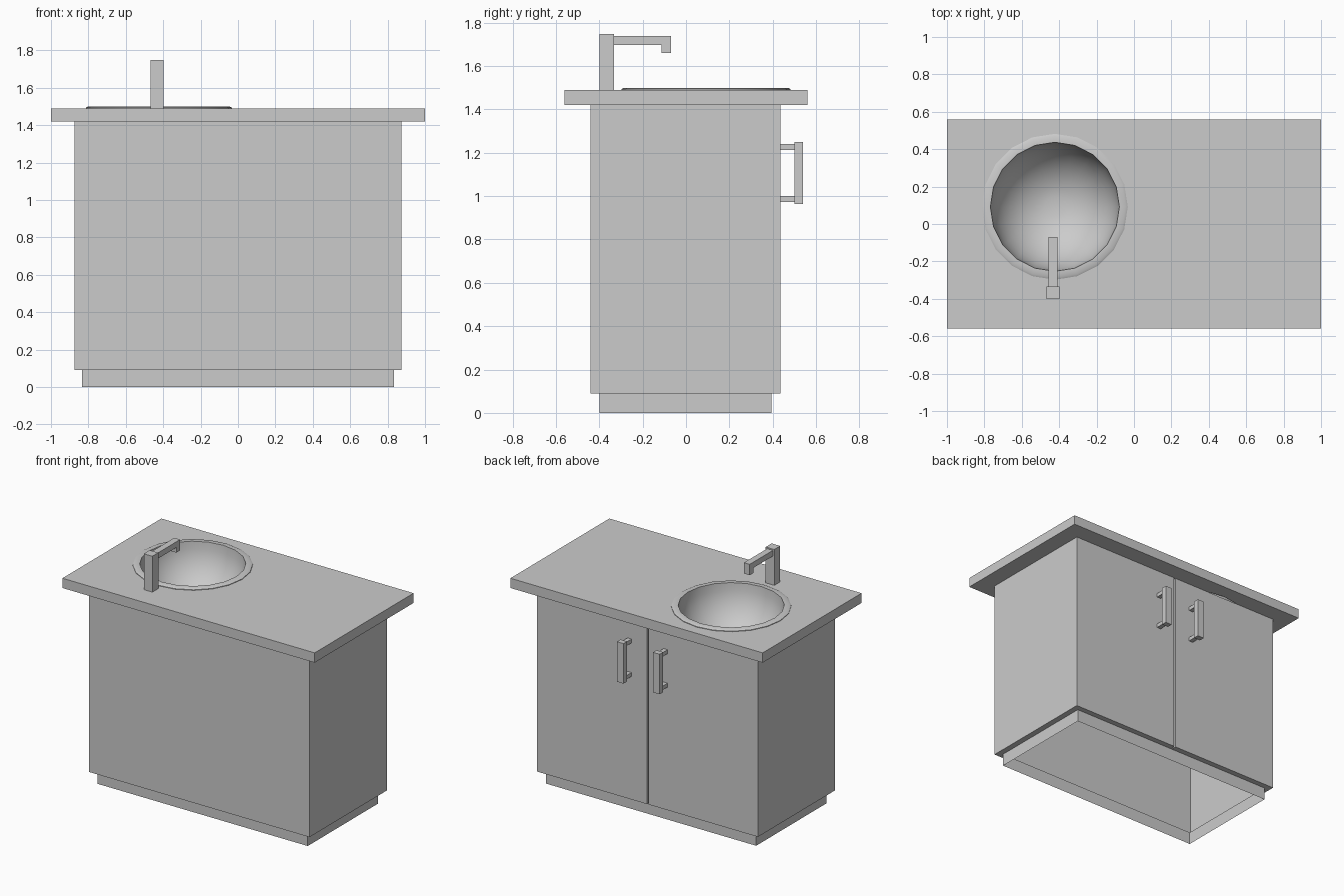
import bpy, bmesh, math

if "Cube" in bpy.data.objects:
    bpy.data.objects.remove(bpy.data.objects["Cube"])

def finish(name, bm):
    bmesh.ops.recalc_face_normals(bm, faces=bm.faces)
    me = bpy.data.meshes.new(name)
    bm.to_mesh(me)
    bm.free()
    ob = bpy.data.objects.new(name, me)
    bpy.context.collection.objects.link(ob)
    return ob

def add_box(bm, x, y, z):
    vs = bmesh.ops.create_cube(bm, size=1)["verts"]
    for v in vs:
        for i, (a, b) in enumerate((x, y, z)):
            v.co[i] = a if v.co[i] < 0 else b

def boxes(name, *specs):
    bm = bmesh.new()
    for s in specs:
        add_box(bm, *s)
    return finish(name, bm)

def skin(bm, loops, closed=True):
    rings = [[bm.verts.new(p) for p in lp] for lp in loops]
    n = len(rings[0])
    for a, b in zip(rings, rings[1:]):
        for i in range(n):
            j = (i + 1) % n
            bm.faces.new((a[i], a[j], b[j], b[i]))
    return rings

# Hollow cabinet: open plinth, overhanging body, groove between the doors
def outline(hx, y0, y1, notch, z):
    g = 0.006
    return [(-hx, y0, z), (hx, y0, z), (hx, y1, z), (g, y1, z), (g, y1 - notch, z),
            (-g, y1 - notch, z), (-g, y1, z), (-hx, y1, z)]

bm = bmesh.new()
skin(bm, [outline(0.833, -0.40, 0.395, 0, 0.0), outline(0.833, -0.40, 0.395, 0, 0.09),
          outline(0.875, -0.44, 0.435, 0.02, 0.09), outline(0.875, -0.44, 0.435, 0.02, 1.42)])
bmesh.ops.dissolve_degenerate(bm, dist=1e-5, edges=bm.edges)
finish("cabinet", bm)

# Countertop with a round opening
SX, SY, SEG = -0.423, 0.092, 20
counter = boxes("countertop", ((-1, 1), (-0.56, 0.56), (1.42, 1.49)))
bm = bmesh.new()
bmesh.ops.create_cone(bm, cap_ends=True, segments=SEG, radius1=0.365, radius2=0.365, depth=0.4)
bmesh.ops.translate(bm, verts=bm.verts, vec=(SX, SY, 1.45))
cutter = finish("opening_cutter", bm)
cutter.hide_render = True
mod = counter.modifiers.new("opening", "BOOLEAN")
mod.object = cutter
mod.solver = "EXACT"
bpy.context.view_layer.objects.active = counter
counter.select_set(True)
bpy.ops.object.modifier_apply(modifier=mod.name)
bpy.data.objects.remove(cutter)

# Sink: chamfered rim and hemispherical bowl, turned from a profile
R = 0.345
profile = [(0.39, 1.488), (0.39, 1.494), (0.378, 1.50), (R, 1.50)]
profile += [(R * math.cos(t), 1.50 - R * math.sin(t))
            for t in (math.radians(9 * k) for k in range(1, 10))]
bm = bmesh.new()
rings = skin(bm, [[(SX + r * math.cos(2 * math.pi * i / SEG),
                    SY + r * math.sin(2 * math.pi * i / SEG), z) for i in range(SEG)]
                  for r, z in profile])
bm.faces.new(rings[-1])
sink = finish("sink", bm)
# normals face up and into the bowl
if sink.data.polygons[-1].normal.z < 0:
    sink.data.flip_normals()
bpy.ops.object.select_all(action="DESELECT")
sink.select_set(True)
bpy.context.view_layer.objects.active = sink
bpy.ops.object.shade_smooth_by_angle(angle=math.radians(28))

# Tap: post, arm and spout
FX = -0.433
arm = (FX - 0.023, FX + 0.023)
boxes("tap_post", ((FX - 0.034, FX + 0.034), (-0.40, -0.333), (1.49, 1.747)))
bm = bmesh.new()
side = [(-0.333, 1.738), (-0.07, 1.738), (-0.07, 1.66), (-0.112, 1.66), (-0.112, 1.697), (-0.333, 1.697)]
for r in skin(bm, [[(x, y, z) for y, z in side] for x in arm]):
    bm.faces.new(r)
finish("tap_spout", bm)

# Door handles: a bar on two mounts, one per door
for s, label in ((-1, "left"), (1, "right")):
    c = 0.143 * s
    mount = (c - 0.016, c + 0.016)
    boxes(label + "_handle",
          ((c - 0.026, c + 0.026), (0.50, 0.54), (0.963, 1.25)),
          (mount, (0.43, 0.50), (1.212, 1.24)),
          (mount, (0.43, 0.50), (0.972, 1.0)))
